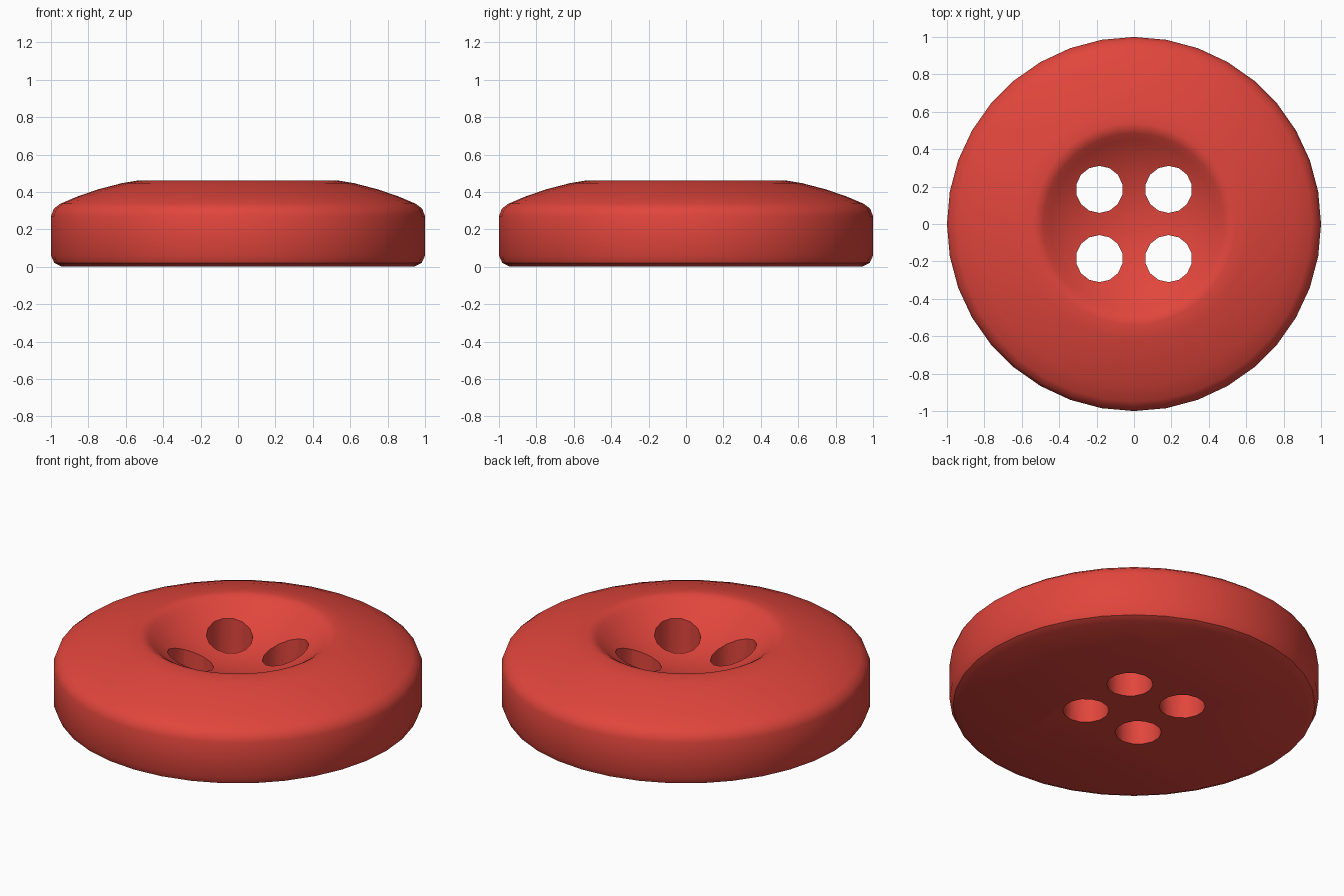
import bpy, bmesh, math

if "Cube" in bpy.data.objects:
    bpy.data.objects.remove(bpy.data.objects["Cube"])

SIDES = 36
HOLE_SIDES = 14
HOLE_OFFSET, HOLE_RADIUS = 0.185, 0.126

# Spherical dish in the middle of the top, from the centre outwards
DISH_DEPTH, DISH_R = 0.19, 0.5
SPHERE = (DISH_R ** 2 + DISH_DEPTH ** 2) / (2 * DISH_DEPTH)
dish = []
for i in range(1, 10):
    r = 0.05 * i
    dish.append((r, 0.455 - DISH_DEPTH + SPHERE - math.sqrt(SPHERE ** 2 - r ** 2)))

# Rim, domed shoulder, side and rounded bottom edge
outer = [(0.485, 0.442), (0.51, 0.456), (0.54, 0.46), (0.62, 0.447), (0.75, 0.413),
         (0.86, 0.375), (0.95, 0.337), (0.985, 0.31), (1.0, 0.27),
         (1.0, 0.06), (0.982, 0.02), (0.94, 0.0)]


def new_object(name, bm):
    bmesh.ops.recalc_face_normals(bm, faces=bm.faces)
    mesh = bpy.data.meshes.new(name)
    bm.to_mesh(mesh)
    bm.free()
    obj = bpy.data.objects.new(name, mesh)
    bpy.context.collection.objects.link(obj)
    return obj


# Turned button body
bm = bmesh.new()
rings = [[bm.verts.new((r * math.cos(2 * math.pi * k / SIDES),
                        r * math.sin(2 * math.pi * k / SIDES), z))
          for k in range(SIDES)] for r, z in dish + outer]
for a, b in zip(rings, rings[1:]):
    for k in range(SIDES):
        n = (k + 1) % SIDES
        bm.faces.new((a[k], b[k], b[n], a[n]))
bm.faces.new(rings[0])
bm.faces.new(rings[-1])
button = new_object("button", bm)

# Four thread hole cutters
bm = bmesh.new()
for sx in (-1, 1):
    for sy in (-1, 1):
        new = bmesh.ops.create_cone(bm, cap_ends=True, segments=HOLE_SIDES,
                                    radius1=HOLE_RADIUS, radius2=HOLE_RADIUS, depth=2)
        bmesh.ops.translate(bm, verts=new["verts"],
                            vec=(sx * HOLE_OFFSET, sy * HOLE_OFFSET, 0.2))
cutter = new_object("thread_hole_cutter", bm)

# Cut the holes
cut = button.modifiers.new("thread_holes", 'BOOLEAN')
cut.operation = 'DIFFERENCE'
cut.solver = 'EXACT'
cut.object = cutter
bpy.context.view_layer.objects.active = button
button.select_set(True)
bpy.ops.object.modifier_apply(modifier=cut.name)
bpy.data.objects.remove(cutter)
bpy.ops.object.shade_smooth_by_angle(angle=math.radians(35))

# Red plastic
red = bpy.data.materials.new("red_plastic")
red.diffuse_color = (0.75, 0.06, 0.045, 1)
red.use_nodes = True
red.node_tree.nodes["Principled BSDF"].inputs["Base Color"].default_value = red.diffuse_color
button.data.materials.clear()
button.data.materials.append(red)
